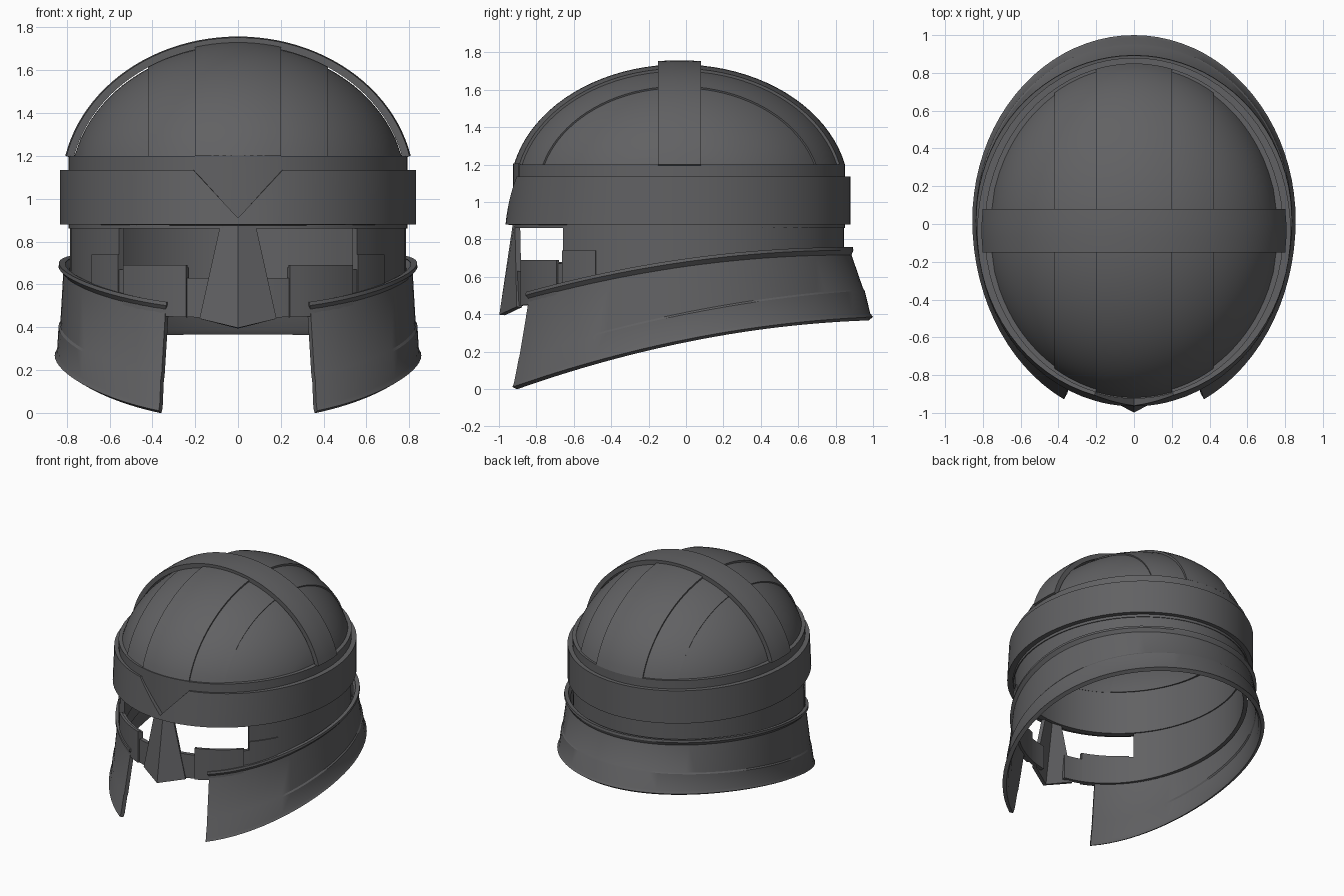
import bpy, math

if "Cube" in bpy.data.objects:
    bpy.data.objects.remove(bpy.data.objects["Cube"])

steel = bpy.data.materials.new("dark_grey_steel")
steel.diffuse_color = (0.12, 0.12, 0.125, 1)
steel.use_nodes = True
steel.node_tree.nodes["Principled BSDF"].inputs["Base Color"].default_value = steel.diffuse_color


def finish(name, verts, faces, thick, mirror=True):
    me = bpy.data.meshes.new(name)
    me.from_pydata(verts, [], faces)
    me.materials.append(steel)
    ob = bpy.data.objects.new(name, me)
    bpy.context.collection.objects.link(ob)
    if mirror:
        ob.modifiers.new("mirror", 'MIRROR')
    so = ob.modifiers.new("thickness", 'SOLIDIFY')
    so.thickness = thick
    so.offset = -1
    bpy.ops.object.select_all(action='DESELECT')
    ob.select_set(True)
    bpy.context.view_layer.objects.active = ob
    bpy.ops.object.convert(target='MESH')
    bpy.ops.object.shade_smooth_by_angle(angle=math.radians(28))
    return ob


def grid(name, f, nu, nv, thick):
    """Curved sheet f(u, v) on the +x side, mirrored and thickened inward."""
    verts = [f(i / nu, j / nv) for i in range(nu + 1) for j in range(nv + 1)]
    w = nv + 1
    faces = [(i * w + j, (i + 1) * w + j, (i + 1) * w + j + 1, i * w + j + 1)
             for i in range(nu) for j in range(nv)]
    return finish(name, verts, faces, thick)


def plan(phi, a, bf, bb, cy):
    """Point on an egg-shaped plan; phi 0 is the front, pi the back."""
    c = math.cos(phi)
    return a * math.sin(phi), cy - (bf if c > 0 else bb) * c


def lerp(a, b, t):
    return a + (b - a) * t


# ---- dome plates -------------------------------------------------------
CY, ZC, BASE = -0.035, 1.05, 1.2


def dome_plate(name, x0, x1, off, nu):
    A, B, H = 0.809 + off, 0.907 + off, 0.685 + off
    xmax = A * math.sqrt(1 - ((BASE - ZC) / H) ** 2) - 0.0005

    def f(u, v):
        x = lerp(x0, min(x1, xmax), u)
        s = math.sqrt(1 - (x / A) ** 2)
        t0 = math.asin(min(1, (BASE - ZC) / (H * s)))
        t = lerp(t0, math.pi - t0, v)
        return x, CY - B * s * math.cos(t), ZC + H * s * math.sin(t)
    grid(name, f, nu, 40, 0.035)


dome_plate("dome_centre_band", 0, 0.2, 0.0, 5)
dome_plate("dome_middle_plate", 0.195, 0.42, -0.015, 6)
dome_plate("dome_outer_plate", 0.41, 1, -0.025, 14)


def cross(u, v):
    A, B, H = 0.826, 0.929, 0.708
    y = lerp(-0.15, 0.08, v)
    s = math.sqrt(1 - ((y - CY) / B) ** 2)
    t = lerp(math.pi / 2, math.asin((BASE - ZC) / (H * s)), u)
    return A * s * math.cos(t), y, ZC + H * s * math.sin(t)


grid("dome_cross_band", cross, 24, 3, 0.035)


# ---- wall rings --------------------------------------------------------
def wall(name, p0, p1, bottom, top, nu, thick=0.03, a=0.785, b=0.88):
    def f(u, v):
        x, y = plan(lerp(p0, p1, u), a, b, b, CY)
        return x, y, lerp(bottom(x, y), top, v)
    grid(name, f, nu, 1, thick)


def phi_at(x):
    return math.asin(x / 0.785)


def hem(x, y):
    return 0.45 + 0.1 * (y + 0.85)


wall("upper_wall", 0, math.pi, lambda x, y: 0.86, BASE, 36, 0.045, 0.792, 0.885)
wall("lower_wall", phi_at(0.555), math.pi, hem, 0.87, 28)
wall("front_keel_plate", 0, math.asin(0.25), lambda x, y: 0.9 + 1.07 * abs(x),
     1.205, 6, 0.01, 0.80, 0.89)

# stepped lower edge of the eye slot
for name, x0, x1, top in (("slot_inner_edge", 0.1, 0.24, 0.63),
                          ("slot_middle_edge", 0.24, 0.53, 0.68),
                          ("slot_outer_edge", 0.53, 0.555, 0.67)):
    wall(name, phi_at(x0), phi_at(x1), hem, top, 6)

# raised cheek plates
wall("cheek_plate_front", phi_at(0.24), phi_at(0.53), hem, 0.69, 8, 0.02, 0.797, 0.892)
wall("cheek_plate_side", phi_at(0.555), 1.04, hem, 0.74, 6, 0.02, 0.793, 0.888)


# ---- brow band with V notch at the front -------------------------------
def brow(u, v):
    pv = math.asin(0.21 / 0.83)
    phi = u / 0.125 * pv if u <= 0.125 else lerp(pv, math.pi, (u - 0.125) / 0.875)
    x = 0.83 * math.sin(phi)
    top = 1.135 if phi > pv or u >= 0.125 else 0.91 + x * 0.225 / 0.21
    z = lerp(0.88, top, v)
    bf = lerp(0.925, 0.895, (z - 0.88) / 0.255)
    x, y = plan(phi, 0.83, bf, 0.92, -0.04)
    return x, y, z


grid("brow_band", brow, 40, 2, 0.04)

# ---- nose guard --------------------------------------------------------
nose = [(-0.08, -0.915, 0.89), (0, -0.925, 0.89), (0.08, -0.915, 0.89),
        (-0.18, -0.905, 0.44), (0, -0.998, 0.397), (0.18, -0.905, 0.44)]
finish("nose_guard", nose, [(3, 4, 1, 0), (4, 5, 2, 1)], 0.03, False)

# ---- flared neck guard -------------------------------------------------
# rows from bottom to top: a, front b, back b, start sine, z constant, z slope, z curve
ROWS = [(0.856, 1.052, 0.98, 0.433, 0.265, 0.20, -0.08),
        (0.845, 1.042, 0.965, 0.433, 0.285, 0.20, -0.08),
        (0.838, 1.012, 0.935, 0.43, 0.400, 0.20, -0.07),
        (0.830, 1.008, 0.927, 0.43, 0.410, 0.20, -0.07),
        (0.816, 0.945, 0.865, 0.415, 0.655, 0.14, -0.08),
        (0.838, 0.958, 0.875, 0.40, 0.680, 0.14, -0.08),
        (0.836, 0.956, 0.872, 0.40, 0.697, 0.14, -0.08)]


def neck(u, v):
    a, bf, bb, s, z0, z1, z2 = ROWS[round(v * (len(ROWS) - 1))]
    x, y = plan(lerp(math.asin(s), math.pi, u), a, bf, bb, 0.02)
    return x, y, z0 + z1 * y + z2 * y * y


grid("neck_guard", neck, 36, len(ROWS) - 1, 0.03)
